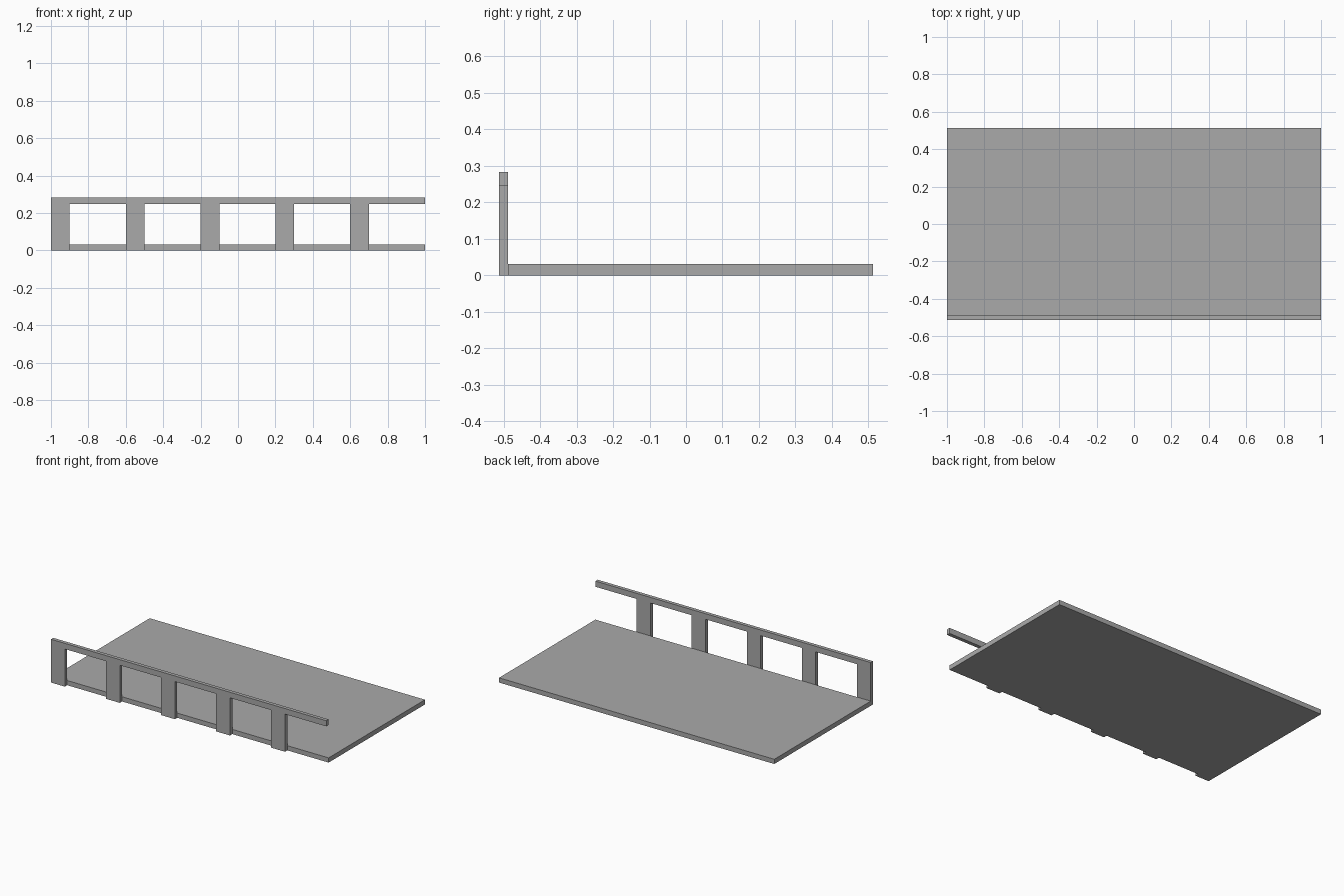
import bpy
import bmesh

cube = bpy.data.objects.get("Cube")
if cube:
    bpy.data.objects.remove(cube, do_unlink=True)

grey = bpy.data.materials.new("concrete_grey")
grey.use_nodes = True
colour = (0.4, 0.4, 0.4, 1)
grey.diffuse_color = colour
grey.node_tree.nodes["Principled BSDF"].inputs["Base Color"].default_value = colour


def box(name, low, high, cut_x=None):
    """Box between two corners, optionally with an edge loop at cut_x."""
    bm = bmesh.new()
    bmesh.ops.create_cube(bm, size=1)
    for v in bm.verts:
        v.co = [high[i] if v.co[i] > 0 else low[i] for i in range(3)]
    if cut_x is not None:
        geom = bm.verts[:] + bm.edges[:] + bm.faces[:]
        bmesh.ops.bisect_plane(bm, geom=geom, plane_co=(cut_x, 0, 0), plane_no=(1, 0, 0))
    mesh = bpy.data.meshes.new(name)
    bm.to_mesh(mesh)
    bm.free()
    mesh.materials.append(grey)
    obj = bpy.data.objects.new(name, mesh)
    bpy.context.collection.objects.link(obj)
    return obj


FRONT, INNER, BACK = -0.512, -0.488, 0.512
RAIL_BOTTOM, RAIL_TOP = 0.247, 0.284

# Floor slab with a seam near its left end
box("floor_slab", (-1, INNER, 0), (1, BACK, 0.031), cut_x=0.9)

# Evenly spaced posts along the front edge
for i in range(5):
    x = -1 + 0.4 * i
    box(f"railing_post_{i + 1}", (x, FRONT, 0), (x + 0.1, INNER, RAIL_BOTTOM))

# Top rail, overhanging past the last post
box("top_rail", (-1, FRONT, RAIL_BOTTOM), (1, INNER, RAIL_TOP))
